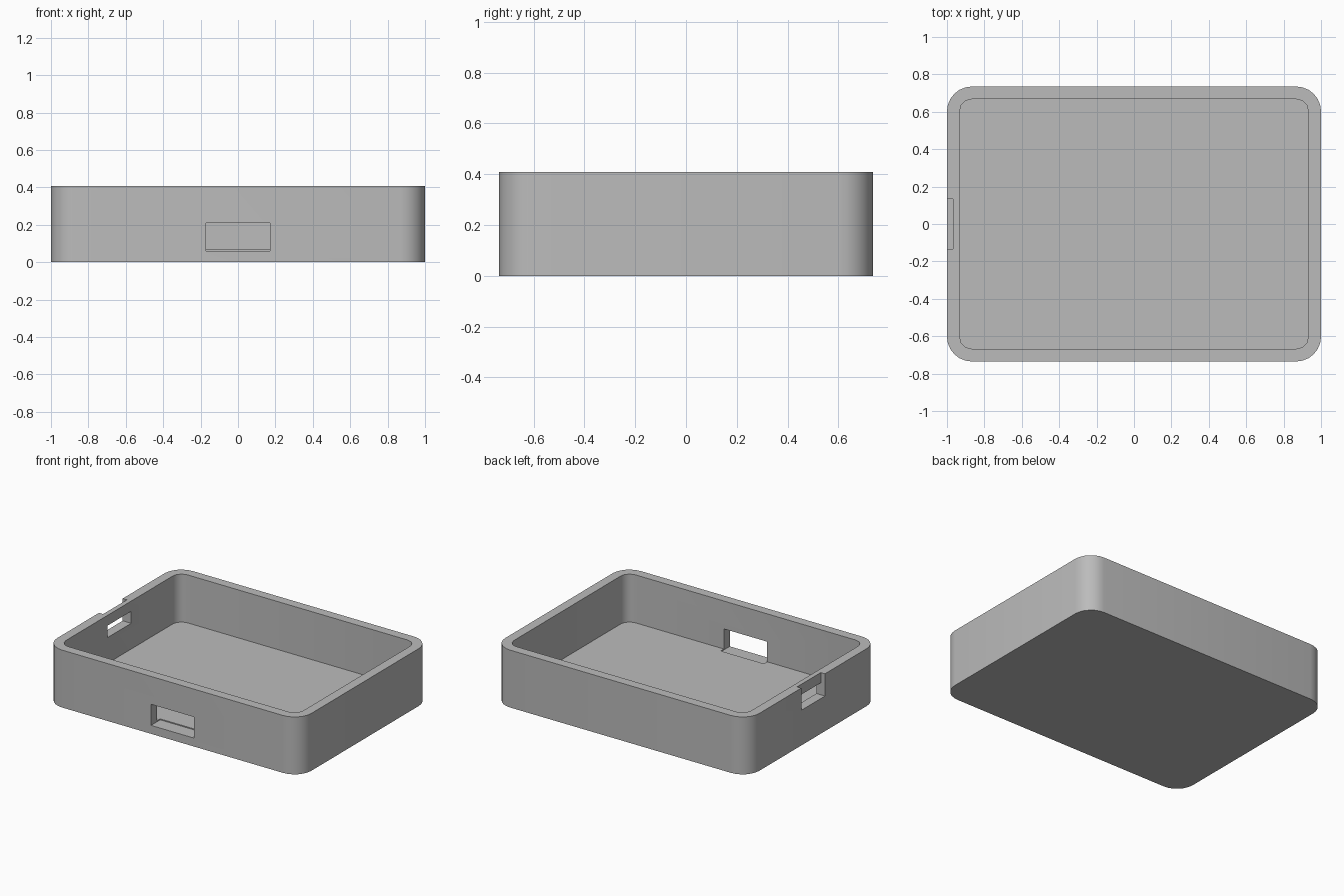
import bpy, bmesh, math

cube = bpy.data.objects.get("Cube")
if cube:
    bpy.data.objects.remove(cube, do_unlink=True)

HX, HY, HEIGHT = 1.0, 0.735, 0.408   # half sizes and height of the tray
WALL = 0.067                         # wall and floor thickness

grey = bpy.data.materials.new("plain grey")
grey.use_nodes = True
colour = (0.5, 0.5, 0.5, 1)
grey.diffuse_color = colour
grey.node_tree.nodes["Principled BSDF"].inputs["Base Color"].default_value = colour


def finish(name, bm):
    mesh = bpy.data.meshes.new(name)
    bmesh.ops.recalc_face_normals(bm, faces=bm.faces)
    bm.to_mesh(mesh)
    bm.free()
    mesh.materials.append(grey)
    obj = bpy.data.objects.new(name, mesh)
    bpy.context.collection.objects.link(obj)
    return obj


def rounded_block(name, hx, hy, radius, z0, z1, steps):
    """Upright block whose four vertical edges are rounded."""
    bm = bmesh.new()
    ring = []
    for corner, (sx, sy) in enumerate([(1, 1), (-1, 1), (-1, -1), (1, -1)]):
        for i in range(steps + 1):
            a = (corner + i / steps) * math.pi / 2
            ring.append(bm.verts.new((sx * (hx - radius) + radius * math.cos(a),
                                      sy * (hy - radius) + radius * math.sin(a), z0)))
    base = bm.faces.new(ring)
    top = bmesh.ops.extrude_face_region(bm, geom=[base])["geom"]
    for v in top:
        if isinstance(v, bmesh.types.BMVert):
            v.co.z = z1
    return finish(name, bm)


def box(name, low, high):
    bm = bmesh.new()
    bmesh.ops.create_cube(bm, size=1)
    for v in bm.verts:
        v.co = [h if c > 0 else l for c, l, h in zip(v.co, low, high)]
    return finish(name, bm)


tray = rounded_block("tray", HX, HY, 0.133, 0, HEIGHT, 6)

cutters = [
    # hollow inside
    rounded_block("cavity_cutter", HX - WALL, HY - WALL, 0.067, WALL, 0.6, 3),
    # front opening, dipping slightly into the floor
    box("front_opening_cutter", (-0.17, -0.9, 0.06), (0.17, -0.632, 0.21)),
    # side opening through the wall
    box("side_opening_cutter", (-1.2, -0.133, 0.25), (-0.85, 0.133, 0.335)),
    # shallow outer recess above the side opening, open at the rim
    box("side_recess_cutter", (-1.2, -0.133, 0.25), (-0.967, 0.133, 0.6)),
]

bpy.context.view_layer.objects.active = tray
tray.select_set(True)
for cutter in cutters:
    mod = tray.modifiers.new(cutter.name, "BOOLEAN")
    mod.operation = "DIFFERENCE"
    mod.solver = "EXACT"
    mod.object = cutter
    bpy.ops.object.modifier_apply(modifier=mod.name)
    bpy.data.objects.remove(cutter, do_unlink=True)

bpy.ops.object.shade_smooth_by_angle(angle=math.radians(32))
